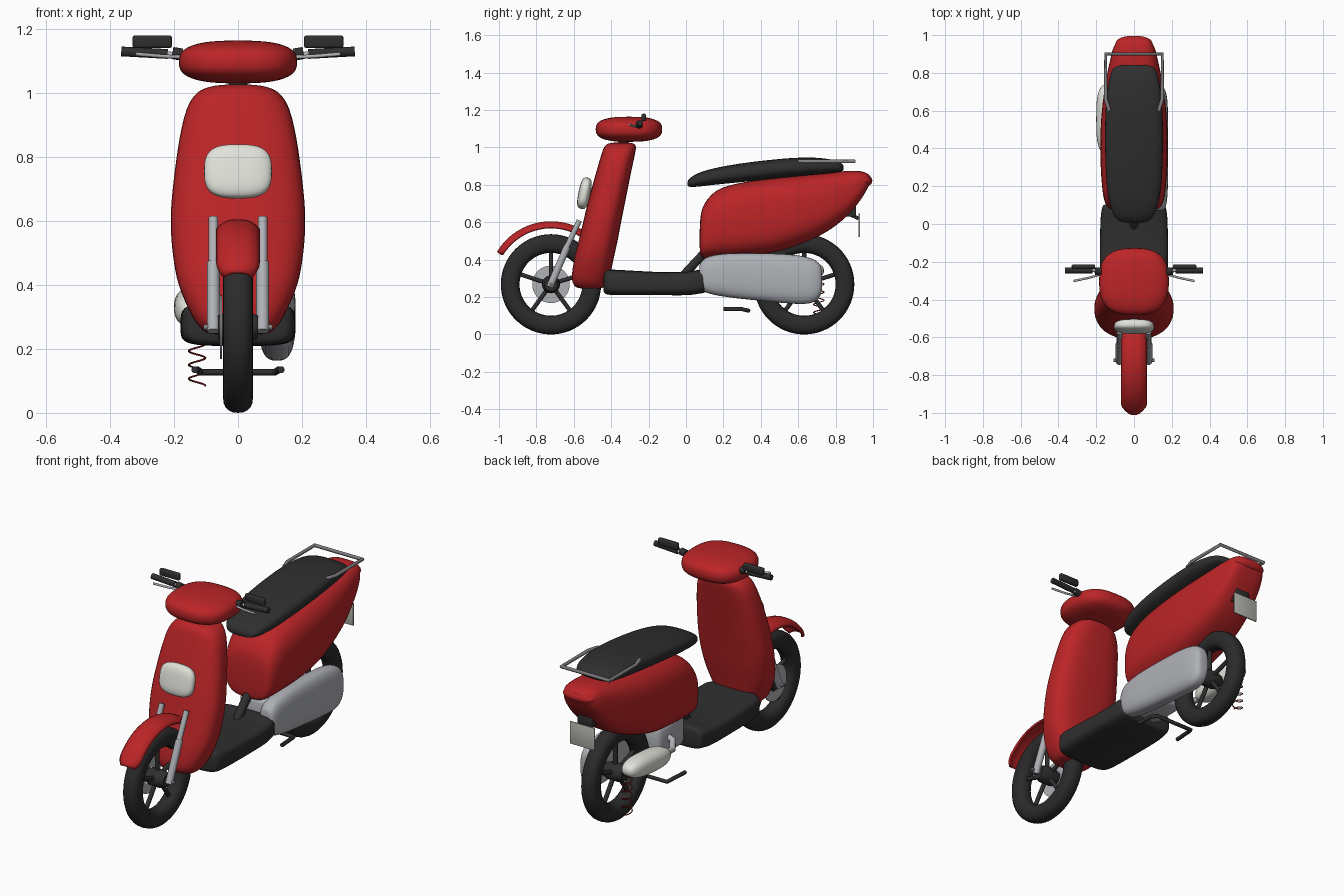
import bpy, bmesh, math
from mathutils import Vector, Euler

if "Cube" in bpy.data.objects:
    bpy.data.objects.remove(bpy.data.objects["Cube"])

def material(name, *rgb):
    m = bpy.data.materials.new(name)
    m.diffuse_color = (*rgb, 1)
    m.use_nodes = True
    m.node_tree.nodes["Principled BSDF"].inputs["Base Color"].default_value = m.diffuse_color
    return m

RED = material("red paint", 0.5, 0.018, 0.02)
RUBBER = material("tyre black", 0.024, 0.024, 0.024)
TRIM = material("dark trim", 0.028, 0.028, 0.029)
SILVER = material("silver", 0.43, 0.44, 0.47)
WHITE = material("lamp white", 0.76, 0.76, 0.71)
STEEL = material("steel grey", 0.22, 0.22, 0.23)
PLATE = material("plate grey", 0.46, 0.47, 0.42)
COIL = material("spring red", 0.25, 0.015, 0.012)

def finish(name, me, mat, angle=50):
    me.materials.clear()
    me.materials.append(mat)
    me.shade_smooth()
    me.set_sharp_from_angle(angle=math.radians(angle))
    ob = bpy.data.objects.new(name, me)
    bpy.context.collection.objects.link(ob)
    return ob

def spow(v, n):
    return math.copysign(abs(v) ** (2 / n), v)

def skin(name, rings, mat, closed=False, angle=50):
    """Bridge equal rings of points; cap the ends or close the loop."""
    bm = bmesh.new()
    vs = [[bm.verts.new(p) for p in r] for r in rings]
    k = len(vs[0])
    for i in range(len(vs) if closed else len(vs) - 1):
        a, b = vs[i], vs[(i + 1) % len(vs)]
        for j in range(k):
            bm.faces.new((a[j], a[(j + 1) % k], b[(j + 1) % k], b[j]))
    if not closed:
        bm.faces.new(vs[0])
        bm.faces.new(vs[-1])
    bmesh.ops.recalc_face_normals(bm, faces=bm.faces)
    me = bpy.data.meshes.new(name)
    bm.to_mesh(me)
    bm.free()
    return finish(name, me, mat, angle)

def loft(name, keys, axis, mat, n=2.8, cx=0, k=36, steps=4):
    """keys: (position on axis, low, high, half width), smoothly interpolated."""
    keys = [Vector(q) for q in keys]
    rows = []
    for i in range(len(keys) - 1):
        p0, p1, p2 = keys[max(i - 1, 0)], keys[i], keys[i + 1]
        p3 = keys[min(i + 2, len(keys) - 1)]
        for s in range(steps):
            t = s / steps
            rows.append(0.5 * (2 * p1 + (p2 - p0) * t + (2 * p0 - 5 * p1 + 4 * p2 - p3) * t * t
                               + (3 * p1 - p0 - 3 * p2 + p3) * t ** 3))
    rows.append(keys[-1])
    rings = []
    for s, lo, hi, w in rows:
        ring = []
        for j in range(k):
            a = 2 * math.pi * j / k
            x = cx + w * spow(math.cos(a), n)
            v = (lo + hi) / 2 + (hi - lo) / 2 * spow(math.sin(a), n)
            ring.append((x, s, v) if axis == 'y' else (x, v, s))
        rings.append(ring)
    return skin(name, rings, mat)

def blob(name, loc, half, mat, n1=2.5, n2=2.5, rot=(0, 0, 0), k=36, m=20):
    """Superellipsoid: n1 shapes the vertical section, n2 the plan."""
    e = Euler(rot)
    rings = []
    for i in range(m + 1):
        b = math.radians(-89 + 178 * i / m)
        c, s = spow(math.cos(b), n1), spow(math.sin(b), n1)
        ring = []
        for j in range(k):
            a = 2 * math.pi * j / k
            v = Vector((half[0] * c * spow(math.cos(a), n2), half[1] * c * spow(math.sin(a), n2), half[2] * s))
            v.rotate(e)
            ring.append(v + Vector(loc))
        rings.append(ring)
    return skin(name, rings, mat)

def tube(name, pts, r, mat, res=3):
    cu = bpy.data.curves.new(name, 'CURVE')
    cu.dimensions = '3D'
    cu.bevel_depth, cu.bevel_resolution, cu.use_fill_caps = r, res, True
    sp = cu.splines.new('POLY')
    sp.points.add(len(pts) - 1)
    for q, p in zip(sp.points, pts):
        q.co = (*p, 1)
    tmp = bpy.data.objects.new(name, cu)
    me = bpy.data.meshes.new_from_object(tmp)
    bpy.data.objects.remove(tmp)
    bpy.data.curves.remove(cu)
    return finish(name, me, mat)

def box(name, loc, half, mat, bevel=0.005):
    bm = bmesh.new()
    bmesh.ops.create_cube(bm, size=2)
    for v in bm.verts:
        v.co = Vector([c * h + l for c, h, l in zip(v.co, half, loc)])
    bmesh.ops.bevel(bm, geom=bm.edges[:], offset=bevel, segments=2, affect='EDGES', profile=0.5)
    me = bpy.data.meshes.new(name)
    bm.to_mesh(me)
    bm.free()
    return finish(name, me, mat)

def lathe(name, y, z, profile, mat, k=64):
    """Spin a closed (x, radius) profile about the wheel axle."""
    rings = [[(x, y + r * math.cos(2 * math.pi * i / k), z + r * math.sin(2 * math.pi * i / k))
              for x, r in profile] for i in range(k)]
    return skin(name, rings, mat, closed=True)

# Wheels
Z = 0.268
tyre = [(0.047 * spow(math.cos(a), 2.4), 0.218 + 0.05 * spow(math.sin(a), 2.4))
        for a in [2 * math.pi * i / 20 for i in range(20)]]
for tag, y in (("front", -0.722), ("rear", 0.632)):
    lathe(tag + "_tyre", y, Z, tyre, RUBBER)
    lathe(tag + "_hub", y, Z, [(-.062, .004), (-.062, .036), (-.03, .048), (.03, .048), (.062, .036), (.062, .004)], TRIM, 32)
    for i in range(5):
        a = math.radians(90 + 72 * i)
        d = Vector((0, math.cos(a), math.sin(a)))
        c = Vector((0, y, Z))
        tube(tag + "_spoke", [c + d * 0.03, c + d * 0.18], 0.012, TRIM)
    tube(tag + "_axle", [(-0.108, y, Z), (0.108, y, Z)], 0.009, STEEL)
lathe("brake_disc", -0.722, Z, [(-.056, .045), (-.056, .1), (-.05, .1), (-.05, .045)], SILVER, 40)

# Front fork
for s in (-1, 1):
    x = s * 0.077
    tube("fork_upper", [(x, -0.66, 0.42), (x, -0.57, 0.61)], 0.015, SILVER)
    tube("fork_lower", [(x, -0.728, 0.255), (x, -0.635, 0.47)], 0.02, SILVER)

# Front mudguard: arched strip swept round the wheel
bm = bmesh.new()
grid = []
for i in range(29):
    f = i / 28
    a = math.radians(149 - 92 * f)
    w = 0.064 * (1 - 0.35 * max(0, 1 - f * 9) ** 2)
    row = []
    for j in range(13):
        u = j / 6 - 1
        r = 0.331 - 0.028 * abs(u) ** 3
        row.append(bm.verts.new((w * u, -0.722 + r * math.cos(a), Z + r * math.sin(a))))
    grid.append(row)
for a, b in zip(grid, grid[1:]):
    for j in range(12):
        bm.faces.new((a[j], a[j + 1], b[j + 1], b[j]))
bmesh.ops.recalc_face_normals(bm, faces=bm.faces)
me = bpy.data.meshes.new("front_mudguard")
bm.to_mesh(me)
bm.free()
guard = finish("front_mudguard", me, RED)
mod = guard.modifiers.new("thickness", 'SOLIDIFY')
mod.thickness, mod.offset = 0.012, 0

# Leg shield with headlamp
loft("leg_shield", [(.245, -.55, -.48, .07), (.255, -.59, -.435, .105), (.3, -.61, -.41, .142), (.4, -.598, -.388, .185),
     (.5, -.574, -.366, .204), (.6, -.55, -.347, .21), (.7, -.526, -.327, .204), (.85, -.485, -.297, .184),
     (.95, -.456, -.276, .16), (1.0, -.438, -.268, .128), (1.02, -.415, -.28, .085), (1.026, -.38, -.31, .04)],
     'z', RED, 2.8)
blob("headlamp", (0, -0.543, 0.755), (0.106, 0.032, 0.085), WHITE, 3, 2.8, (-0.2, 0, 0))

# Handlebar cowl, bars, grips, levers, mirrors
blob("handlebar_cowl", (0, -0.305, 1.097), (0.185, 0.178, 0.067), RED, 2.7, 2.7)
tube("steering_column", [(0, -0.34, 1.0), (0, -0.33, 1.06)], 0.03, TRIM)
for s in (-1, 1):
    tube("handlebar", [(s * .14, -.25, 1.11), (s * .22, -.245, 1.122), (s * .36, -.245, 1.13)], 0.009, SILVER)
    tube("grip", [(s * .22, -.245, 1.122), (s * .365, -.245, 1.13)], 0.016, TRIM)
    tube("brake_lever", [(s * .17, -.265, 1.112), (s * .24, -.285, 1.115), (s * .32, -.302, 1.122)], 0.006, SILVER)
    tube("lever_mount", [(s * .175, -.25, 1.12), (s * .205, -.25, 1.125)], 0.02, TRIM)
    box("mirror", (s * .268, -.226, 1.16), (.062, .012, .02), TRIM, 0.008)

# Floorboard and frame strut
loft("floorboard", [(-.44, .23, .325, .13), (-.425, .215, .345, .165), (-.36, .21, .345, .178), (-.15, .21, .334, .18),
     (.0, .21, .336, .178), (.07, .218, .345, .172), (.1, .225, .34, .16), (.107, .24, .32, .13)], 'y', TRIM, 4.5)
tube("frame_strut", [(0, -.01, .32), (0, .05, .385), (0, .15, .49)], 0.024, TRIM)

# Rear body
loft("rear_body", [(.073, .47, .55, .06), (.077, .43, .62, .11), (.09, .41, .68, .14), (.13, .41, .74, .158), (.19, .413, .782, .168),
     (.3, .418, .812, .176), (.45, .435, .833, .178), (.6, .478, .848, .17), (.75, .548, .862, .15),
     (.86, .632, .874, .128), (.93, .715, .873, .11), (.97, .78, .86, .085), (.985, .81, .845, .05)], 'y', RED, 3)
blob("tail_lamp", (0, .95, .822), (.098, .046, .03), RED, 2.3, 2.4)

# Seat and grab rail
loft("seat", [(.008, .797, .815, .04), (.018, .79, .832, .08), (.06, .79, .86, .112), (.15, .80, .888, .137), (.3, .815, .915, .15),
     (.5, .835, .938, .153), (.65, .85, .946, .147), (.76, .86, .938, .132), (.82, .868, .92, .112),
     (.838, .875, .908, .08), (.842, .885, .9, .04)], 'y', TRIM, 2.8)
tube("grab_rail", [(-.13, .6, .925), (-.15, .66, .925), (-.15, .9, .925), (.15, .9, .925), (.15, .66, .925), (.13, .6, .925)], 0.01, STEEL)

# Number plate and bracket
box("plate_bracket", (0, .885, .665), (.045, .025, .035), TRIM)
tube("plate_arm", [(0, .88, .64), (0, .922, .62)], 0.01, TRIM)
box("number_plate", (0, .926, .583), (.077, .004, .063), PLATE, 0.002)

# Engine cover on the right, engine block, silencer on the left
loft("engine_cover", [(.072, .28, .36, .025), (.08, .245, .385, .04), (.12, .22, .415, .052), (.22, .2, .432, .058), (.38, .182, .434, .058),
     (.55, .166, .428, .058), (.65, .165, .412, .055), (.7, .185, .39, .046), (.722, .22, .36, .033), (.728, .26, .32, .018)],
     'y', SILVER, 2.8, cx=.122)
box("engine_block", (.02, .22, .33), (.09, .12, .09), SILVER, 0.03)
blob("silencer", (-.14, .555, .33), (.06, .183, .058), WHITE, 2.4, 3, (0.08, 0, 0))
tube("exhaust_pipe", [(-.04, .24, .34), (-.1, .26, .33), (-.125, .3, .3), (-.138, .42, .315)], 0.017, SILVER)

# Centre stand
tube("stand_bar", [(-.135, .2, .135), (-.128, .3, .135), (-.115, .335, .127), (.115, .335, .127), (.128, .3, .135), (.135, .2, .135)], 0.011, TRIM)

# Coil spring
tube("spring", [(-.128 + .026 * math.cos(t * .42), .71 + .028 * math.sin(t * .42), .085 + t * .0029) for t in range(76)], 0.003, COIL, 1)
